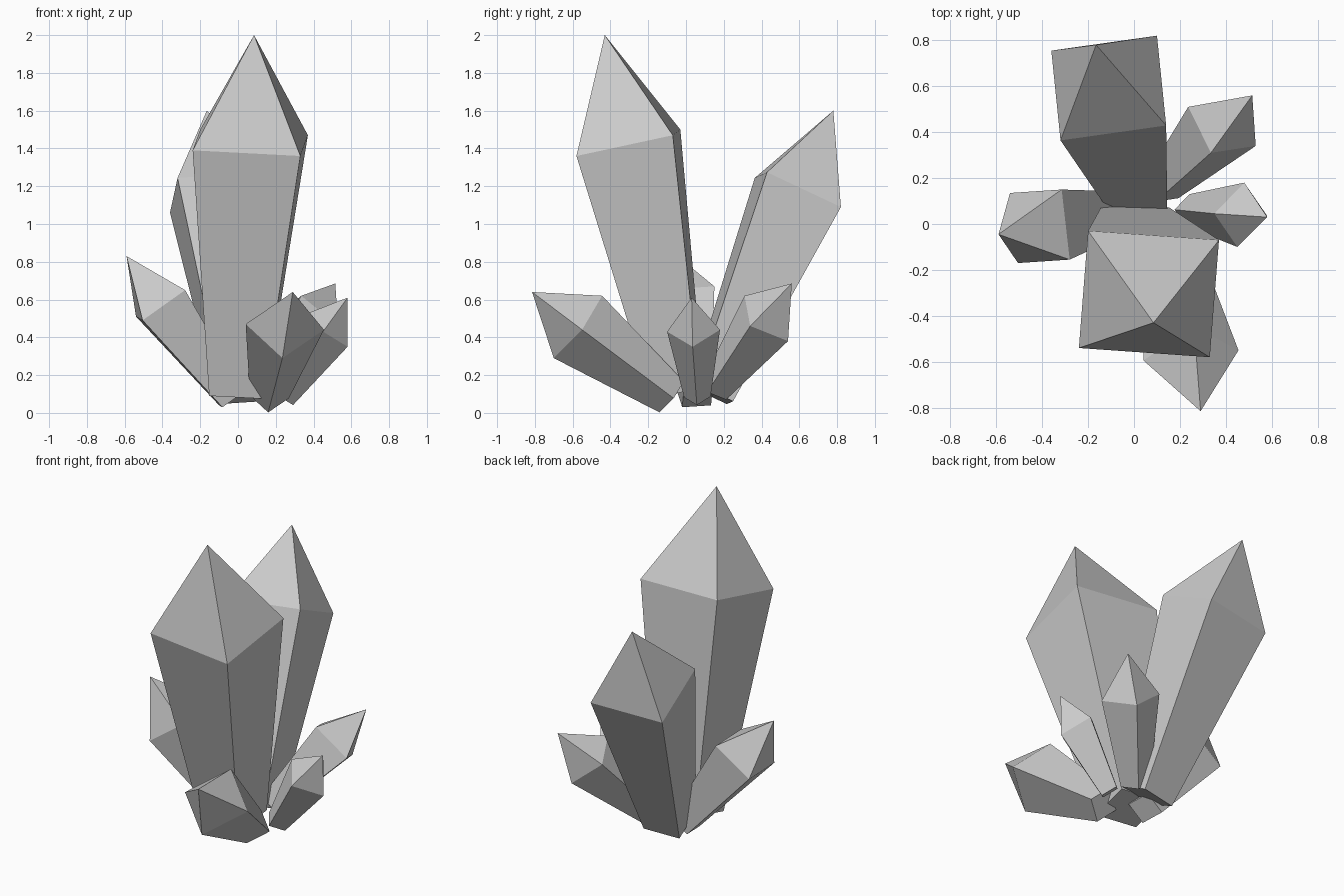
import bpy
import bmesh
from mathutils import Vector

# Remove the default cube only
default_cube = bpy.data.objects.get("Cube")
if default_cube:
    bpy.data.objects.remove(default_cube, do_unlink=True)


def make_material(name, colour):
    material = bpy.data.materials.new(name)
    material.use_nodes = True
    material.diffuse_color = colour
    shader = material.node_tree.nodes["Principled BSDF"]
    shader.inputs["Base Color"].default_value = colour
    shader.inputs["Roughness"].default_value = 0.6
    return material


crystal_grey = make_material("crystal_grey", (0.6, 0.6, 0.6, 1))

BASE_SCALE = 0.5  # every shaft narrows to half its width at the root


def make_crystal(name, base, shoulder, corner_a, corner_b, tip):
    """Four-sided tapered shaft with a pyramid point.

    Two neighbouring shoulder corners are given; the other two
    are their reflections through the shoulder centre.
    """
    base, shoulder, tip = Vector(base), Vector(shoulder), Vector(tip)
    arm_a = Vector(corner_a) - shoulder
    arm_b = Vector(corner_b) - shoulder
    arms = [arm_a, arm_b, -arm_a, -arm_b]

    bm = bmesh.new()
    root_ring = [bm.verts.new(base + arm * BASE_SCALE) for arm in arms]
    shoulder_ring = [bm.verts.new(shoulder + arm) for arm in arms]
    point = bm.verts.new(tip)

    # Shaft sides and the facets of the point
    for i in range(len(arms)):
        j = (i + 1) % len(arms)
        bm.faces.new((root_ring[i], root_ring[j], shoulder_ring[j], shoulder_ring[i]))
        bm.faces.new((shoulder_ring[i], shoulder_ring[j], point))

    # Flat root cap
    bm.faces.new(list(reversed(root_ring)))
    bmesh.ops.recalc_face_normals(bm, faces=bm.faces[:])

    mesh = bpy.data.meshes.new(name)
    bm.to_mesh(mesh)
    bm.free()
    mesh.materials.append(crystal_grey)
    crystal = bpy.data.objects.new(name, mesh)
    bpy.context.collection.objects.link(crystal)
    return crystal


# Tall main crystal, leaning to the front
make_crystal(
    "main_crystal",
    base=(0, -0.045, 0.11),
    shoulder=(0.065, -0.305, 1.43),
    corner_a=(-0.24, -0.54, 1.39),
    corner_b=(0.33, -0.58, 1.36),
    tip=(0.085, -0.43, 2),
)

# Second large crystal, leaning to the back
make_crystal(
    "back_crystal",
    base=(0.02, 0.135, 0.1),
    shoulder=(-0.11, 0.592, 1.167),
    corner_a=(0.1, 0.82, 1.09),
    corner_b=(-0.36, 0.755, 1.06),
    tip=(-0.165, 0.78, 1.6),
)

# Medium crystal on the right side
make_crystal(
    "right_crystal",
    base=(-0.035, 0.06, 0.075),
    shoulder=(-0.41, -0.01, 0.58),
    corner_a=(-0.54, 0.135, 0.51),
    corner_b=(-0.505, -0.17, 0.49),
    tip=(-0.59, -0.045, 0.83),
)

# Low crystal pointing forward
make_crystal(
    "front_crystal",
    base=(0.166, -0.076, 0.085),
    shoulder=(0.248, -0.572, 0.455),
    corner_a=(0.235, -0.7, 0.29),
    corner_b=(0.455, -0.55, 0.44),
    tip=(0.29, -0.815, 0.64),
)

# Small crystal at the back left
make_crystal(
    "back_left_crystal",
    base=(0.12, 0.155, 0.13),
    shoulder=(0.383, 0.425, 0.5),
    corner_a=(0.335, 0.31, 0.62),
    corner_b=(0.53, 0.34, 0.46),
    tip=(0.515, 0.56, 0.685),
)

# Smallest crystal on the left side
make_crystal(
    "left_crystal",
    base=(0.234, 0.06, 0.084),
    shoulder=(0.465, 0.04, 0.435),
    corner_a=(0.58, 0.035, 0.35),
    corner_b=(0.48, 0.18, 0.44),
    tip=(0.58, 0.03, 0.61),
)
